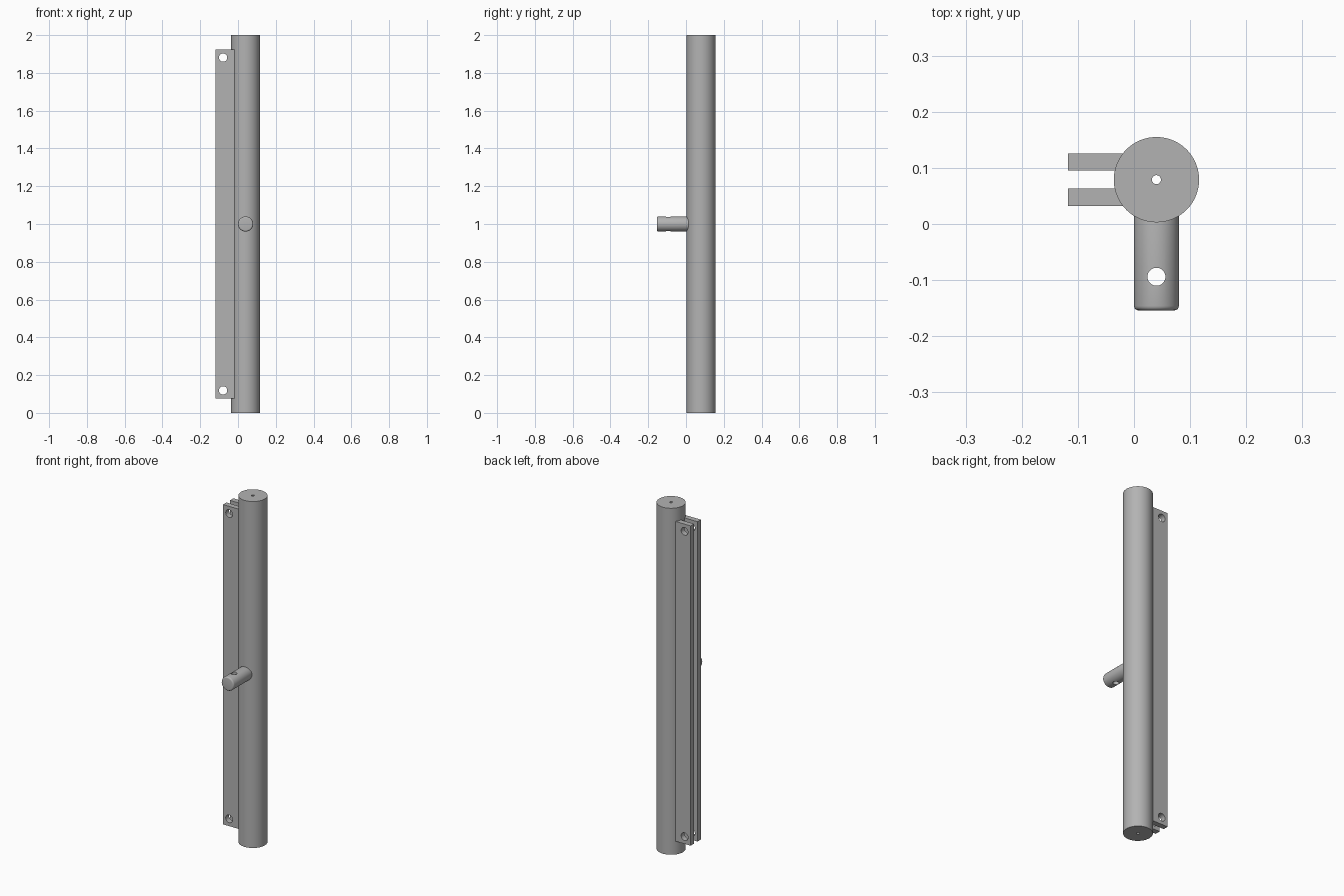
import bpy
import math
from mathutils import Vector

cube = bpy.data.objects.get("Cube")
if cube:
    bpy.data.objects.remove(cube, do_unlink=True)

grey = bpy.data.materials.new("satin grey")
grey.use_nodes = True
colour = (0.45, 0.45, 0.45, 1)
grey.diffuse_color = colour
grey.node_tree.nodes["Principled BSDF"].inputs["Base Color"].default_value = colour

AXIS_X, AXIS_Y = 0.04, 0.079


def finish(obj, name):
    obj.name = name
    obj.data.materials.append(grey)
    return obj


def rod(name, start, end, radius, sides=96):
    """Cylinder running between two points."""
    start, end = Vector(start), Vector(end)
    run = end - start
    bpy.ops.mesh.primitive_cylinder_add(
        vertices=sides, radius=radius, depth=run.length, location=(start + end) / 2,
        rotation=run.to_track_quat('Z', 'Y').to_euler())
    return finish(bpy.context.object, name)


def box(name, low, high):
    """Box between two opposite corners."""
    low, high = Vector(low), Vector(high)
    bpy.ops.mesh.primitive_cube_add(size=1, location=(low + high) / 2)
    obj = bpy.context.object
    obj.scale = high - low
    bpy.ops.object.transform_apply(location=False, rotation=False, scale=True)
    return finish(obj, name)


def drill(obj, start, end, radius):
    """Cut a round hole through a part."""
    cutter = rod(obj.name + "_cutter", start, end, radius, 48)
    cutter.hide_render = True
    mod = obj.modifiers.new("hole", 'BOOLEAN')
    mod.operation = 'DIFFERENCE'
    mod.solver = 'EXACT'
    mod.object = cutter
    bpy.context.view_layer.objects.active = obj
    bpy.ops.object.modifier_apply(modifier=mod.name)
    bpy.data.objects.remove(cutter, do_unlink=True)


def smooth(obj):
    bpy.ops.object.select_all(action='DESELECT')
    obj.select_set(True)
    bpy.context.view_layer.objects.active = obj
    bpy.ops.object.shade_smooth_by_angle(angle=math.radians(30))


# Main column with a fine bore along its axis
column = rod("main_column", (AXIS_X, AXIS_Y, 0), (AXIS_X, AXIS_Y, 2), 0.076)
drill(column, (AXIS_X, AXIS_Y, -0.1), (AXIS_X, AXIS_Y, 2.1), 0.008)
smooth(column)

# Front pin with a rounded end and a vertical cross hole
pin = rod("front_pin", (AXIS_X, 0.04, 1), (AXIS_X, -0.154, 1), 0.04)
bevel = pin.modifiers.new("rounded_end", 'BEVEL')
bevel.width = 0.008
bevel.segments = 4
bevel.limit_method = 'ANGLE'
bpy.ops.object.modifier_apply(modifier=bevel.name)
drill(pin, (AXIS_X, -0.094, 0.9), (AXIS_X, -0.094, 1.1), 0.016)
smooth(pin)

# Pair of side flanges, each with a bolt hole near both ends
for name, y in (("front_flange", 0.032), ("back_flange", 0.095)):
    flange = box(name, (-0.118, y, 0.077), (0, y + 0.031, 1.923))
    for z in (0.119, 1.881):
        drill(flange, (-0.079, y - 0.05, z), (-0.079, y + 0.08, z), 0.022)
    smooth(flange)
